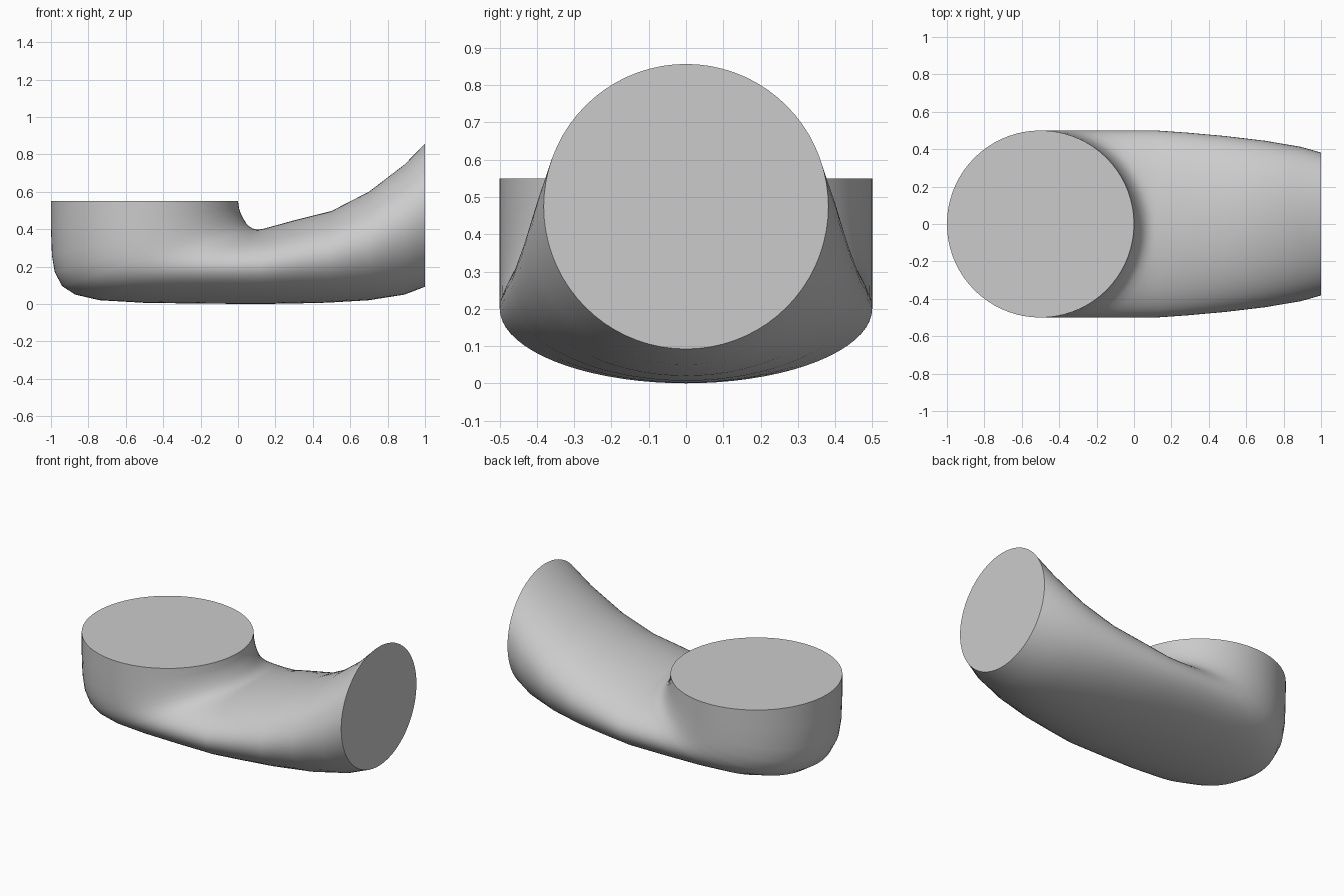
import bpy, bmesh, math
from mathutils import Vector

if "Cube" in bpy.data.objects:
    bpy.data.objects.remove(bpy.data.objects["Cube"])

# Elbow sections: outer (x, z), inner (x, z), half width in y
SECTIONS = [
    (-1.0, .55, 0.0, .55, .5), (-1.0, .40, .006, .51, .5),
    (-.995, .26, .016, .48, .5), (-.98, .17, .03, .453, .5),
    (-.94, .095, .045, .43, .5), (-.87, .05, .06, .415, .5),
    (-.74, .02, .077, .404, .5), (-.5, .006, .095, .399, .5),
    (-.2, .002, .113, .398, .5), (.1, 0.0, .14, .403, .5),
    (.28, .002, .3, .447, .488), (.48, .007, .5, .497, .47),
    (.7, .02, .7, .6, .445), (.89, .05, .89, .745, .413),
    (1.0, .092, 1.0, .857, .382),
]
SIDES = 72


def section_ring(bm, ox, oz, ix, iz, width):
    """Ellipse spanning outer to inner point, with given half width."""
    outer, inner = Vector((ox, 0, oz)), Vector((ix, 0, iz))
    mid, axis = (outer + inner) / 2, (inner - outer) / 2
    ring = []
    for k in range(SIDES):
        a = 2 * math.pi * k / SIDES
        ring.append(bm.verts.new(mid + axis * math.cos(a) + Vector((0, width * math.sin(a), 0))))
    return ring


# Curved pipe: skin the sections and cap both ends
bm = bmesh.new()
rings = [section_ring(bm, *s) for s in SECTIONS]
for a, b in zip(rings, rings[1:]):
    for k in range(SIDES):
        n = (k + 1) % SIDES
        bm.faces.new((a[k], a[n], b[n], b[k]))
bm.faces.new(rings[0])
bm.faces.new(rings[-1])
bmesh.ops.recalc_face_normals(bm, faces=bm.faces)
mesh = bpy.data.meshes.new("pipe_elbow")
bm.to_mesh(mesh)
bm.free()
pipe = bpy.data.objects.new("pipe_elbow", mesh)
bpy.context.collection.objects.link(pipe)

# Smooth wall with crisp cap rims
bpy.context.view_layer.objects.active = pipe
pipe.select_set(True)
bpy.ops.object.shade_smooth_by_angle(angle=math.radians(42))
